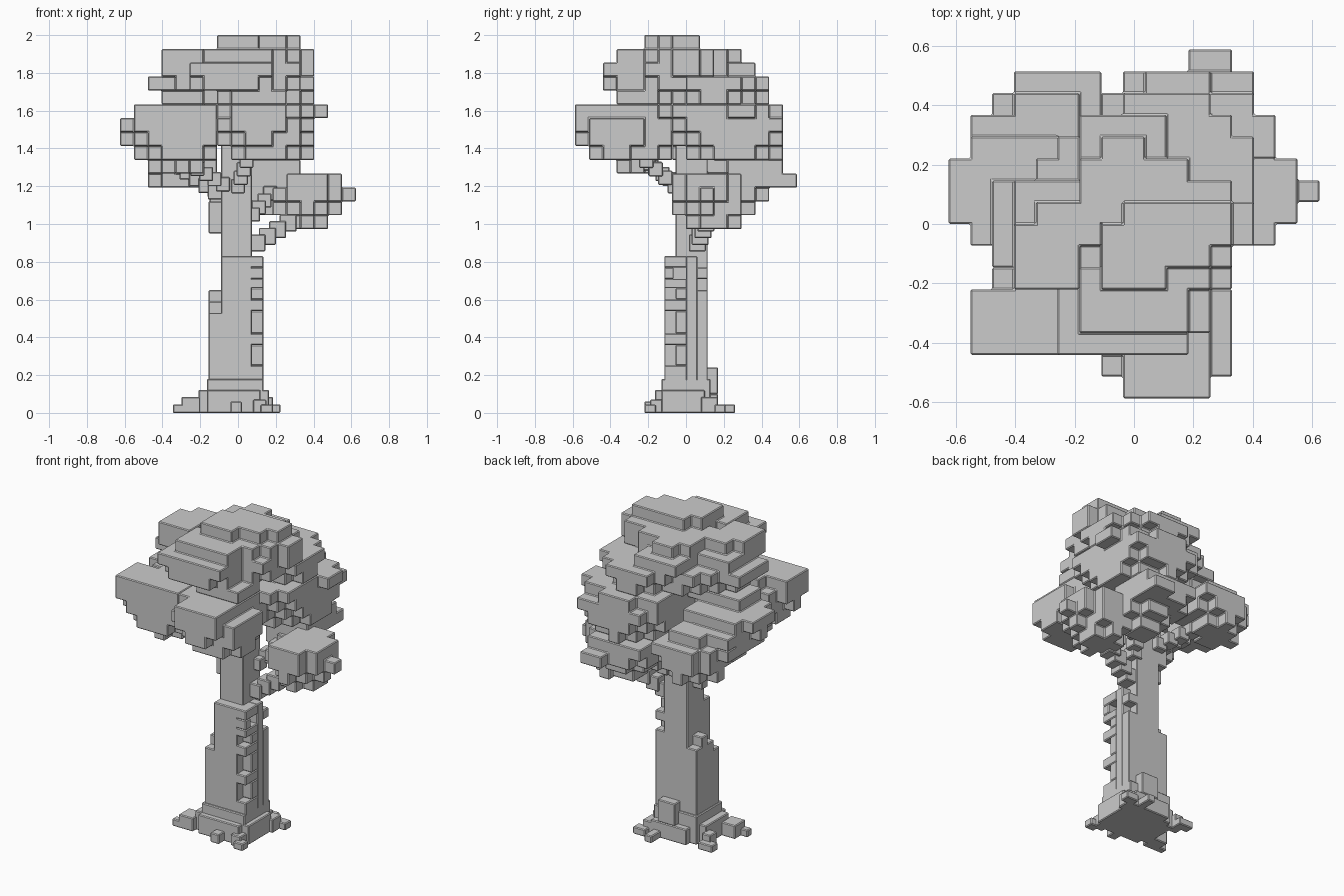
import bpy, bmesh
from mathutils import Vector

U = 0.0734                       # leaf voxel size
ORG = (-0.624, -0.587, 0.973)    # corner of the leaf grid


def finish(name, bm):
    bmesh.ops.recalc_face_normals(bm, faces=bm.faces)
    me = bpy.data.meshes.new(name)
    bm.to_mesh(me)
    bm.free()
    ob = bpy.data.objects.new(name, me)
    bpy.context.collection.objects.link(ob)
    bev = ob.modifiers.new("edge", "BEVEL")
    bev.width = 0.005
    bev.segments = 1
    bev.limit_method = 'ANGLE'
    return ob


def step(c, ax, d):
    n = list(c)
    n[ax] += d
    return tuple(n)


def leaves(name, *boxes):
    """Union of grid boxes (x0,x1,y0,y1,z0,z1): keeps only the outer voxel faces."""
    cells = {(x, y, z) for a, b, c, d, e, f in boxes
             for x in range(a, b) for y in range(c, d) for z in range(e, f)}

    # knock off the bottom corner voxels so the clump looks rounded below
    def bottom_corner(c):
        open_faces = [(ax, d) for ax in range(3) for d in (-1, 1) if step(c, ax, d) not in cells]
        return len(open_faces) == 3 and (2, -1) in open_faces and {a for a, _ in open_faces} == {0, 1, 2}
    cells -= {c for c in cells if bottom_corner(c)}

    bm = bmesh.new()
    cache = {}

    def vert(p):
        if p not in cache:
            cache[p] = bm.verts.new([ORG[i] + U * p[i] for i in range(3)])
        return cache[p]

    for c in sorted(cells):
        for ax in range(3):
            u, v = (ax + 1) % 3, (ax + 2) % 3
            for s in (0, 1):
                if step(c, ax, 2 * s - 1) in cells:
                    continue
                quad = []
                for du, dv in ((0, 0), (1, 0), (1, 1), (0, 1)):
                    p = list(c)
                    p[ax] += s
                    p[u] += du
                    p[v] += dv
                    quad.append(vert(tuple(p)))
                bm.faces.new(quad if s else quad[::-1])
    return finish(name, bm)


def wood(name, *boxes):
    """Blocks given by x0,x1,y0,y1,z0,z1 in real units."""
    bm = bmesh.new()
    for x0, x1, y0, y1, z0, z1 in boxes:
        vs = bmesh.ops.create_cube(bm, size=1)["verts"]
        for v in vs:
            v.co = Vector(((x0 + x1) / 2 + v.co.x * (x1 - x0),
                           (y0 + y1) / 2 + v.co.y * (y1 - y0),
                           (z0 + z1) / 2 + v.co.z * (z1 - z0)))
    return finish(name, bm)


# Upper canopy
leaves("crown_top", (8, 12, 6, 9, 13, 14), (7, 10, 5, 8, 13, 14), (12, 13, 7, 9, 13, 14),
       (7, 12, 5, 9, 12, 13), (6, 11, 3, 6, 12, 13), (5, 11, 2, 6, 10, 12), (7, 12, 3, 7, 9, 10),
       (8, 13, 6, 10, 10, 13), (9, 14, 7, 9, 10, 13), (11, 13, 5, 6, 10, 12))
leaves("crown_left", (3, 7, 5, 9, 10, 12), (3, 6, 5, 8, 12, 13), (4, 7, 7, 9, 12, 13),
       (2, 7, 6, 10, 10, 11), (3, 7, 7, 10, 9, 12), (4, 7, 7, 11, 9, 11), (2, 5, 7, 9, 9, 10))
leaves("crown_back", (6, 11, 8, 13, 10, 11), (6, 10, 8, 13, 11, 12), (5, 12, 7, 12, 9, 11),
       (8, 12, 8, 14, 9, 11), (7, 13, 8, 13, 9, 11), (7, 9, 10, 12, 12, 13),
       (6, 11, 8, 11, 11, 13), (11, 14, 8, 12, 9, 11))

# Middle canopy
leaves("leaves_front_left", (1, 7, 2, 5, 6, 9), (3, 7, 2, 6, 7, 9),
       (2, 7, 2, 5, 5, 6), (2, 6, 4, 6, 5, 8), (3, 6, 3, 6, 4, 6))
leaves("leaves_front_right", (8, 12, 0, 5, 6, 9), (7, 13, 1, 5, 6, 8),
       (8, 13, 1, 5, 5, 7), (7, 12, 2, 6, 7, 9), (8, 12, 3, 7, 5, 8))
leaves("leaves_left", (0, 5, 8, 11, 6, 8), (1, 6, 7, 12, 5, 8), (3, 7, 7, 10, 7, 9),
       (2, 6, 7, 10, 8, 9), (1, 5, 8, 13, 5, 7), (2, 6, 8, 12, 4, 6), (1, 5, 9, 11, 4, 5))
leaves("leaves_back_right", (8, 14, 8, 15, 6, 8), (8, 13, 8, 14, 5, 9), (9, 12, 9, 15, 5, 9),
       (9, 15, 11, 13, 7, 9), (9, 14, 9, 14, 5, 9), (7, 13, 7, 14, 6, 9),
       (8, 12, 8, 13, 5, 10), (10, 14, 7, 12, 7, 9), (10, 13, 6, 12, 7, 9))

# Lower canopy
leaves("leaves_back_left_low", (2, 6, 11, 14, 3, 6), (3, 7, 10, 15, 4, 6),
       (3, 6, 11, 15, 3, 6), (3, 6, 11, 14, 6, 7), (1, 6, 11, 13, 4, 6))
leaves("leaves_back_right_low", (9, 13, 11, 14, 2, 4), (9, 13, 11, 13, 1, 3),
       (8, 13, 11, 15, 3, 5), (11, 13, 13, 16, 3, 4))
leaves("leaves_right_low", (11, 16, 8, 11, 1, 3), (12, 16, 8, 11, 1, 4),
       (12, 15, 7, 12, 1, 4), (12, 15, 8, 12, 0, 4), (16, 17, 9, 10, 2, 3))

# Trunk: wide lower shaft, slimmer upper shaft
wood("trunk", (-0.09, 0.075, -0.115, 0.115, 0, 0.83), (-0.155, -0.08, -0.06, 0.115, 0, 0.59),
     (-0.155, -0.08, -0.115, 0, 0, 0.53), (-0.155, -0.08, 0, 0.06, 0.5, 0.65),
     (0.065, 0.135, 0, 0.06, 0, 0.83), (-0.09, 0.075, -0.055, 0.115, 0.8, 1.45),
     (-0.155, -0.08, 0.0, 0.06, 0.95, 1.12), (-0.15, -0.08, 0.05, 0.115, 1.03, 1.18))

# Rough bark along the front right corner, with a few pits left open
wood("bark_blocks", *[(0.065, 0.135, y0, y1, z0, z1) for y0, y1, z0, z1 in (
    (-0.115, 0.005, 0.17, 0.25), (-0.055, 0.005, 0.25, 0.36), (-0.115, 0.005, 0.36, 0.42),
    (-0.055, 0.005, 0.42, 0.54), (-0.115, 0.005, 0.54, 0.60), (-0.055, 0.005, 0.60, 0.66),
    (-0.115, 0.005, 0.66, 0.71), (-0.115, -0.065, 0.71, 0.77), (-0.115, 0.005, 0.77, 0.83),
    (0.055, 0.115, 0.0, 0.65), (0.055, 0.115, 0.71, 0.77))])

# Flared base with roots reaching out along the diagonals
wood("roots", (-0.165, 0.135, -0.13, 0.13, 0, 0.18), (-0.21, 0.165, -0.13, 0.1, 0, 0.12),
     (-0.165, 0.12, -0.165, 0.13, 0, 0.12), (-0.04, 0.08, 0.1, 0.17, 0.1, 0.24),
     (-0.12, 0.13, 0.1, 0.17, 0, 0.1),
     (-0.30, -0.2, -0.165, -0.06, 0, 0.085), (-0.345, -0.28, -0.165, -0.12, 0, 0.045),
     (-0.26, -0.2, 0.06, 0.13, 0, 0.085), (-0.30, -0.2, 0.11, 0.17, 0, 0.045),
     (0.10, 0.185, 0.08, 0.17, 0, 0.085), (0.14, 0.225, 0.15, 0.21, 0, 0.045),
     (-0.04, 0.02, -0.22, -0.15, 0, 0.06), (0.08, 0.15, -0.19, -0.12, 0, 0.07),
     (0.12, 0.185, -0.22, -0.16, 0, 0.045), (0.06, 0.11, 0.16, 0.26, 0, 0.045))


# Stepped branches growing from the trunk to the leaf clusters
def branch(name, a, b, n, size):
    a, b = Vector(a), Vector(b)
    h = size / 2
    pts = [a.lerp(b, i / (n - 1)) for i in range(n)]
    wood(name, *[(p.x - h, p.x + h, p.y - h, p.y + h, p.z - h, p.z + h) for p in pts])


branch("branch_right", (0.10, 0.06, 0.90), (0.32, 0.12, 1.04), 5, 0.09)
branch("branch_back_right", (0.08, 0.09, 1.05), (0.2, 0.28, 1.20), 5, 0.075)
branch("branch_left", (-0.12, 0.04, 1.17), (-0.32, 0.12, 1.31), 5, 0.08)
branch("branch_back_left", (-0.08, 0.12, 1.15), (-0.26, 0.30, 1.27), 5, 0.075)
branch("branch_front", (0.0, -0.06, 1.20), (0.06, -0.26, 1.38), 5, 0.075)
branch("branch_front_left", (-0.08, -0.05, 1.21), (-0.26, -0.2, 1.32), 5, 0.075)
